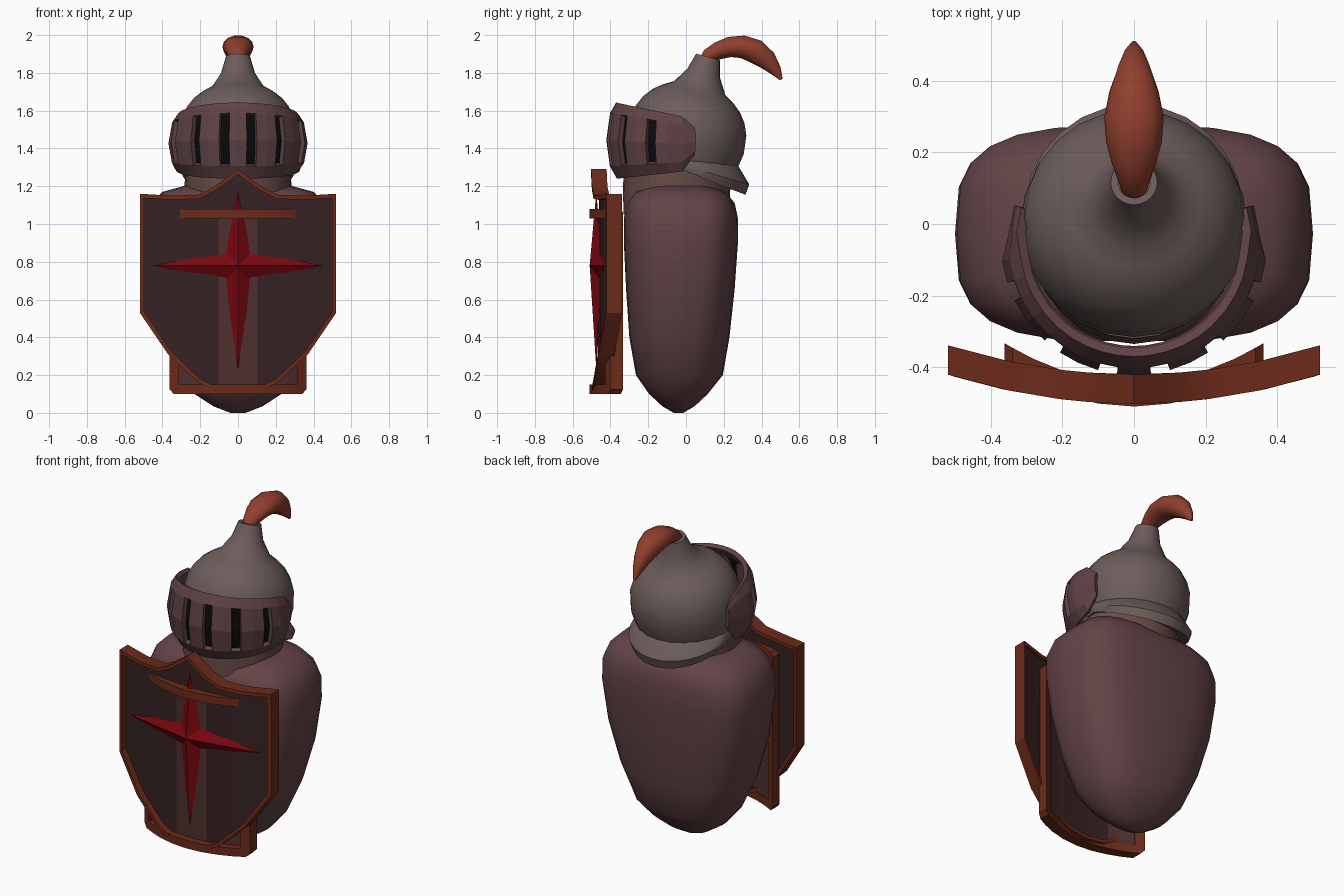
import bpy, bmesh
from math import sin, cos, pi, radians
from mathutils import Vector, Matrix

if "Cube" in bpy.data.objects:
    bpy.data.objects.remove(bpy.data.objects["Cube"])


def material(name, r, g, b):
    m = bpy.data.materials.new(name)
    m.diffuse_color = (r, g, b, 1)
    m.use_nodes = True
    m.node_tree.nodes["Principled BSDF"].inputs["Base Color"].default_value = m.diffuse_color
    return m


MAROON = material("maroon", .125, .058, .062)
NECK = material("neck_brown", .135, .067, .06)
STEEL = material("steel", .15, .11, .103)
VISOR = material("visor_brown", .115, .055, .058)
BLACK = material("black", .003, .003, .003)
RUST = material("rust", .15, .024, .01)
DARK = material("dark_panel", .038, .016, .017)
BROWN = material("brown_panel", .075, .03, .028)
PLUME = material("plume_red", .28, .05, .026)
RED = material("star_red", .2, .002, .005)


def build(name, verts, faces, mat, angle=None):
    me = bpy.data.meshes.new(name)
    me.from_pydata([tuple(v) for v in verts], [], faces)
    bm = bmesh.new()
    bm.from_mesh(me)
    bmesh.ops.recalc_face_normals(bm, faces=bm.faces[:])
    bm.to_mesh(me)
    bm.free()
    ob = bpy.data.objects.new(name, me)
    bpy.context.collection.objects.link(ob)
    me.materials.append(mat)
    if angle:
        bpy.ops.object.select_all(action='DESELECT')
        ob.select_set(True)
        bpy.context.view_layer.objects.active = ob
        bpy.ops.object.shade_smooth_by_angle(angle=radians(angle))
    return ob


def loft(name, rings, mat, angle=40):
    n = len(rings[0])
    faces = [(k * n + i, k * n + (i + 1) % n, (k + 1) * n + (i + 1) % n, (k + 1) * n + i)
             for k in range(len(rings) - 1) for i in range(n)]
    faces += [tuple(range(n)), tuple(range((len(rings) - 1) * n, len(rings) * n))]
    return build(name, [v for r in rings for v in r], faces, mat, angle)


def oval(z, rx, yc, ry, power=2.0, n=24):
    def s(v):
        return (1 if v >= 0 else -1) * abs(v) ** (2 / power)
    return [Vector((rx * s(cos(2 * pi * i / n)), yc + ry * s(sin(2 * pi * i / n)), z)) for i in range(n)]


# rounded body and neck
body = [(0, .04, -.04, .025), (.035, .13, -.04, .085), (.1, .23, -.04, .155), (.2, .31, -.035, .23),
        (.4, .40, -.035, .265), (.65, .47, -.03, .287), (.9, .5, -.027, .302), (1.03, .495, -.027, .302),
        (1.11, .46, -.027, .285), (1.17, .40, -.03, .24), (1.2, .29, -.03, .16)]
loft("body", [oval(*s, power=2.5 + .8 * min(1, s[0])) for s in body], MAROON, 60)
loft("neck", [oval(z, r, -.05, r) for z, r in ((1.05, .28), (1.2, .285), (1.32, .27))], NECK)

# helmet bowl with spike, tilted back
tilt = Matrix.Translation((0, 0, 1.45)) @ Matrix.Rotation(radians(-15), 4, 'X')
bowl = [(-.2, .27), (-.1, .30), (0, .316), (.1, .304), (.16, .278), (.21, .24), (.25, .19), (.28, .14),
        (.36, .09), (.45, .065), (.45, .045), (.42, .045)]
loft("helmet", [[tilt @ v for v in oval(z, r, 0, r)] for z, r in bowl], STEEL, 45)

# flared guard behind the neck
side = [(.26, 1.35), (.295, 1.34), (.305, 1.31), (.295, 1.28), (.25, 1.29)]
back = [(.23, 1.34), (.275, 1.31), (.335, 1.21), (.315, 1.155), (.22, 1.22)]
rings = []
for k in range(17):
    a = radians(-104 + 13 * k)
    w = max(0, cos(a))
    rings.append([Vector((sin(a) * (r0 + (r1 - r0) * w), cos(a) * (r0 + (r1 - r0) * w), z0 + (z1 - z0) * w))
                  for (r0, z0), (r1, z1) in zip(side, back)])
loft("neck_guard", rings, STEEL, 45)

# visor: curved band with six vertical slots
slots = [s * a for s in (-1, 1) for a in (11.5, 38, 68)]
angles = sorted([a + d for a in slots for d in (-4.2, 4.2)] + [-107, -95, -82, -53, -25, 0, 25, 53, 82, 95, 107])
rows = [(0, .315), (.17, .353), (.5, .372), (.85, .352), (1, .32)]


def visor_point(a, h, r):
    if abs(a) > 94:                       # flatter ends hug the helmet
        r += (.335 - r) * .6
    x, y = r * sin(radians(a)), -.05 - r * cos(radians(a))
    lo, hi = 1.28 + .11 * y, 1.565 - .21 * y
    if abs(a) > 106:                      # chamfered ends
        lo, hi = lo + .08, hi - .045
    return (x, y, lo + (hi - lo) * h)


verts = [visor_point(a, h, r) for a in angles for h, r in rows]
faces = []
for i in range(len(angles) - 1):
    mid = (angles[i] + angles[i + 1]) / 2
    is_slot = any(abs(mid - s) < 1 for s in slots)
    faces += [(i * 5 + j, i * 5 + 5 + j, i * 5 + 6 + j, i * 5 + j + 1)
              for j in range(4) if not (is_slot and j in (1, 2))]
visor = build("visor", verts, faces, VISOR)
mod = visor.modifiers.new("thickness", 'SOLIDIFY')
mod.thickness, mod.offset = .028, -1

# black lining seen through the slots
lining = [a for a in angles if abs(a) < 90]
verts = [visor_point(a, h, r - .027) for a in lining for h, r in rows[1:4]]
# extend the lining slightly past the slot ends
verts += [visor_point(a, h, r) for h, r in ((.1, .312), (.91, .312)) for a in lining]
n = len(lining)
faces = [(i * 3 + j, i * 3 + 3 + j, i * 3 + 4 + j, i * 3 + j + 1) for i in range(n - 1) for j in range(2)]
faces += [(i * 3, i * 3 + 3, 3 * n + i + 1, 3 * n + i) for i in range(n - 1)]
faces += [(i * 3 + 2, i * 3 + 5, 4 * n + i + 1, 4 * n + i) for i in range(n - 1)]
build("visor_lining", verts, faces, BLACK)

# plume: ovals along a bent path (y, z, half width, half thickness)
path = [(.095, 1.86, .036, .03), (.12, 1.89, .044, .04), (.17, 1.917, .062, .048), (.23, 1.937, .078, .055),
        (.30, 1.938, .083, .062), (.37, 1.913, .069, .066), (.43, 1.867, .047, .054), (.475, 1.813, .028, .032),
        (.505, 1.765, .008, .008)]
rings = []
for k, (y, z, rx, rt) in enumerate(path):
    p, q = path[max(k - 1, 0)], path[min(k + 1, len(path) - 1)]
    t = Vector((0, q[0] - p[0], q[1] - p[1])).normalized()
    up = Vector((0, -t.z, t.y))
    rings.append([Vector((0, y, z)) + Vector((rx * cos(2 * pi * i / 14), 0, 0)) + up * rt * sin(2 * pi * i / 14)
                  for i in range(14)])
loft("plume", rings, PLUME, 60)


# shields: plates bent along x, made from half outlines (x, top z) and (x, bottom z)
def outline(top, bottom):
    full = [(-x, z) for x, z in reversed(top) if x > 0] + top
    return full + list(reversed(bottom)) + [(-x, z) for x, z in bottom if x > 0]


def inset(loop, w):
    out = []
    for i, p in enumerate(loop):
        p = Vector(p)
        d0 = (p - Vector(loop[i - 1])).normalized()
        d1 = (Vector(loop[(i + 1) % len(loop)]) - p).normalized()
        n0, n1 = Vector((d0.y, -d0.x)), Vector((d1.y, -d1.x))
        out.append(p + (n0 + n1) * w / (1 + n0.dot(n1)))
    return out


def rim(name, loop, width, front, rear, bend):
    inner = inset(loop, width)
    rings = [[Vector((x, y + bend * x * x, z)) for x, z in l]
             for l, y in ((loop, front), (inner, front), (inner, rear), (loop, rear))]
    n = len(loop)
    faces = [(k * n + i, k * n + (i + 1) % n, (k + 1) % 4 * n + (i + 1) % n, (k + 1) % 4 * n + i)
             for k in range(4) for i in range(n)]
    build(name, [v for r in rings for v in r], faces, RUST, 25)


def panel(name, columns, front, rear, bend, mat):
    cols = [(-x, t, b) for x, t, b in reversed(columns) if x > 0] + columns
    rings = [[Vector((x, front + bend * x * x, t)), Vector((x, front + bend * x * x, b)),
              Vector((x, rear + bend * x * x, b)), Vector((x, rear + bend * x * x, t))] for x, t, b in cols]
    loft(name, rings, mat, 25)


top = [(0, 1.29), (.06, 1.245), (.13, 1.195), (.21, 1.155), (.35, 1.15), (.52, 1.16)]
bottom = [(0, .105), (.13, .12), (.21, .16), (.37, .31), (.52, .53)]
rim("shield_rim", outline(top, bottom), .022, -.502, -.42, .3)
panel("shield_panel", [(0, 1.275, .12), (.06, 1.23, .122), (.13, 1.18, .135), (.21, 1.142, .175),
                       (.37, 1.138, .325), (.51, 1.147, .53)], -.46, -.432, .3, DARK)

# rectangular second shield, more strongly curved, showing through the first
xs = (0, .1, .2, .28)
rim("rear_shield_rim", outline([(x, 1.08) for x in xs] + [(.34, 1.08), (.362, 1.06)],
                               [(x, .1) for x in xs] + [(.34, .1), (.362, .125)]),
    .05, -.51, -.443, .84)
panel("rear_shield_panel", [(x, 1.05, .13) for x in (0, .1, .2, .28, .34)], -.4656, -.448, .84, BROWN)

# faceted four-pointed star
c = .78
star = [(0, -.475, 1.17), (.07, -.455, c + .07), (.45, -.425, c), (.07, -.455, c - .07),
        (0, -.475, .23), (-.07, -.455, c - .07), (-.45, -.425, c), (-.07, -.455, c + .07), (0, -.51, c)]
star.append((0, -.44, c))
build("star", star, [f for i in range(8) for f in ((i, (i + 1) % 8, 8), (i, (i + 1) % 8, 9))], RED)
